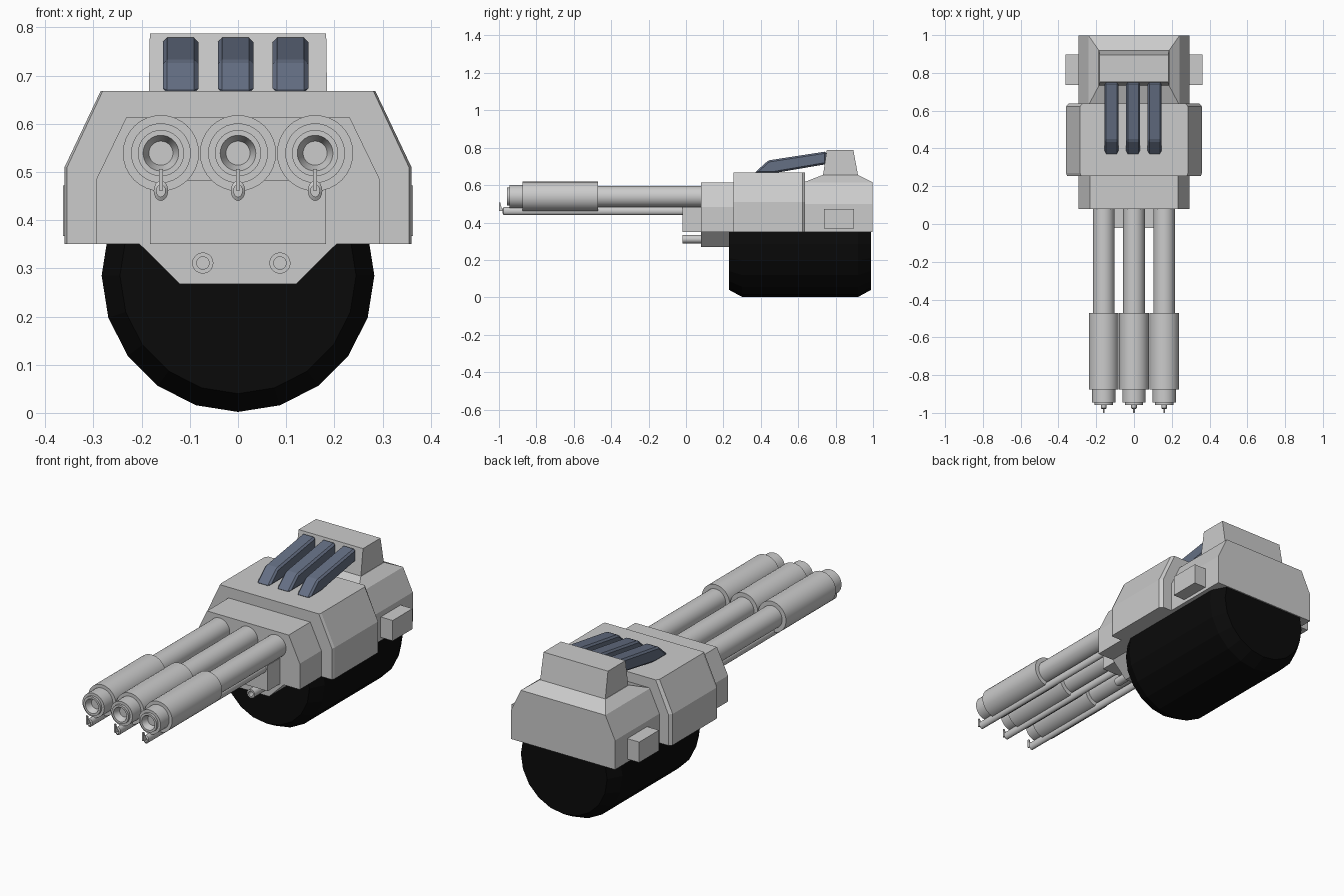
import bpy, bmesh, math
from mathutils import Vector

if "Cube" in bpy.data.objects:
    bpy.data.objects.remove(bpy.data.objects["Cube"])


def material(name, rgb):
    m = bpy.data.materials.new(name)
    m.diffuse_color = (*rgb, 1)
    m.use_nodes = True
    m.node_tree.nodes["Principled BSDF"].inputs["Base Color"].default_value = m.diffuse_color
    return m


BLACK = material("black_rubber", (0.003, 0.003, 0.003))
BLUE = material("blue_grey", (0.13, 0.16, 0.23))


def finish(bm, name, mat=None, smooth=False):
    bmesh.ops.recalc_face_normals(bm, faces=bm.faces)
    me = bpy.data.meshes.new(name)
    bm.to_mesh(me)
    bm.free()
    ob = bpy.data.objects.new(name, me)
    bpy.context.collection.objects.link(ob)
    if mat:
        me.materials.append(mat)
    if smooth:
        bpy.context.view_layer.objects.active = ob
        ob.select_set(True)
        bpy.ops.object.shade_smooth_by_angle(angle=math.radians(35))
        ob.select_set(False)
    return ob


def loft(name, rings, mat=None):
    """Closed solid through rings of equal point count."""
    bm = bmesh.new()
    vs = [[bm.verts.new(p) for p in r] for r in rings]
    n = len(vs[0])
    for a, b in zip(vs, vs[1:]):
        for i in range(n):
            j = (i + 1) % n
            bm.faces.new((a[i], a[j], b[j], b[i]))
    bm.faces.new(vs[0])
    bm.faces.new(vs[-1])
    return finish(bm, name, mat)


def hull_block(name, half, y0, y1):
    """Mirror a half outline (x, z) and extrude it along y."""
    outline = half + [(-x, z) for x, z in reversed(half)]
    return loft(name, [[(x, y, z) for x, z in outline] for y in (y0, y1)])


def rect(x, y0, y1, z):
    return [(-x, y0, z), (x, y0, z), (x, y1, z), (-x, y1, z)]


def lathe(name, profile, x, z, sides=32, mat=None, smooth=True, sz=1.0):
    """Turn a (radius, y) profile about an axis along y; closed at both ends."""
    bm = bmesh.new()
    rings = []
    for r, y in profile:
        rings.append([bm.verts.new((x + r * math.sin(2 * math.pi * i / sides), y,
                                    z - sz * r * math.cos(2 * math.pi * i / sides)))
                      for i in range(sides)])
    for a, b in zip(rings, rings[1:]):
        for i in range(sides):
            j = (i + 1) % sides
            bm.faces.new((a[i], a[j], b[j], b[i]))
    bm.faces.new(rings[0])
    bm.faces.new(rings[-1])
    return finish(bm, name, mat, smooth)


# Roller drum, 20 flat sides with chamfered rims
lathe("roller_drum", [(0.245, 0.23), (0.283, 0.30), (0.283, 0.92), (0.245, 0.99)],
      0, 0.285, 20, BLACK, False)

# Main hull, small chamfer at its rear edges
outline = [(0.36, 0.35), (0.36, 0.51), (0.285, 0.668)]
outline += [(-x, z) for x, z in reversed(outline)]
loft("main_hull", [[(x * k, y, z) for x, z in outline]
                   for y, k in ((0.255, 0.985), (0.27, 1), (0.622, 1), (0.637, 0.96))])

# Rear hull with sloped roof
hull_block("rear_hull", [(0.295, 0.35), (0.295, 0.50), (0.24, 0.615)], 0.63, 0.997)
loft("rear_roof", [rect(0.24, 0.63, 0.997, 0.615), rect(0.187, 0.73, 0.92, 0.654)])
loft("top_housing", [rect(0.185, 0.732, 0.92, 0.65), rect(0.183, 0.753, 0.895, 0.787)])

# Side boxes
for s, side in ((-1, "left"), (1, "right")):
    loft(side + "_side_box", [[(s * x, y, z) for y, z in
                               ((0.737, 0.367), (0.898, 0.367), (0.898, 0.472), (0.737, 0.472))]
                              for x in (0.27, 0.363)])

# Gun mount, front block and lower plate
hull_block("gun_mount", [(0.295, 0.35), (0.295, 0.483), (0.232, 0.613)], 0.08, 0.27)
hull_block("front_block", [(0.183, 0.35), (0.183, 0.482)], -0.02, 0.10)
hull_block("lower_plate", [(0.121, 0.268), (0.205, 0.351)], 0.08, 0.26)

# Small tubes on the lower plate
for x in (-0.073, 0.087):
    lathe("small_tube", [(0.013, 0.01), (0.013, -0.02), (0.022, -0.02), (0.022, 0.10)],
          x, 0.311, 20)

# Roof fins
fin = [(0.365, 0.664), (0.44, 0.732), (0.75, 0.78), (0.75, 0.712), (0.47, 0.664)]
for cx in (-0.119, -0.005, 0.109):
    ob = loft("roof_fin", [[(cx + s * 0.037, y, z) for y, z in fin] for s in (-1, 1)], BLUE)
    bev = ob.modifiers.new("soft_edges", 'BEVEL')
    bev.width = 0.009
    bev.segments = 1

# Three guns, each with a rod and a sight post
for x in (-0.16, 0, 0.16):
    lathe("gun_barrel", [(0.025, -0.925), (0.037, -0.957), (0.048, -0.957), (0.048, -0.945),
                         (0.062, -0.945), (0.062, -0.875), (0.079, -0.875), (0.079, -0.47),
                         (0.057, -0.47), (0.057, 0.10)], x, 0.539)
    lathe("gun_rod", [(0.009, -0.96), (0.009, -0.98), (0.015, -0.975), (0.015, 0.0)],
          x, 0.461, 16, None, True, 1.4)
    loft("sight_arm", [[(x + a * 0.004, y, z) for y, z in
                        ((-0.96, 0.462), (-1.0, 0.462), (-1.0, 0.506),
                         (-0.993, 0.506), (-0.985, 0.476), (-0.96, 0.476))]
                       for a in (-1, 1)])
